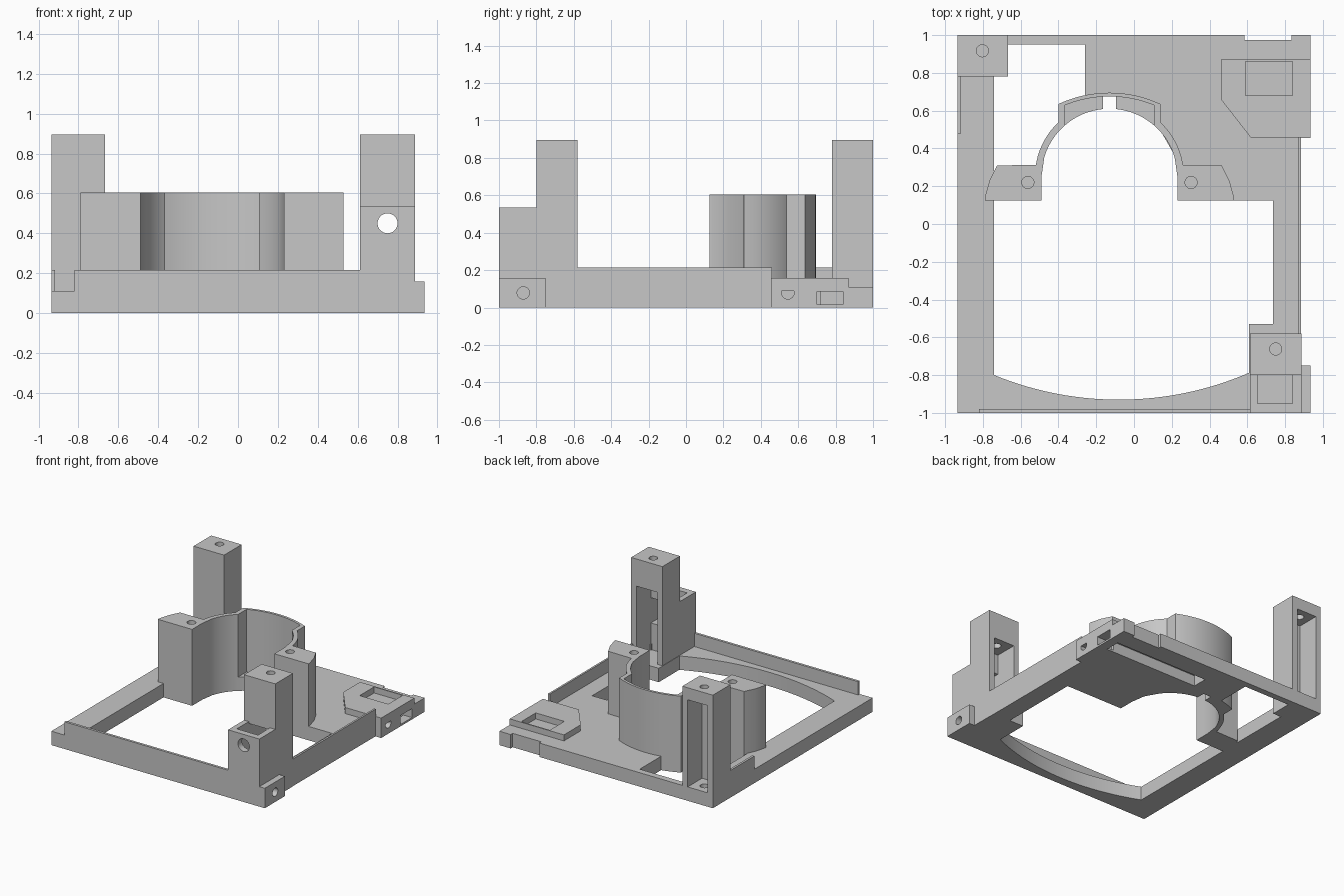
import bpy, bmesh
from math import sqrt, pi
from mathutils import Matrix

cube = bpy.data.objects.get("Cube")
if cube:
    bpy.data.objects.remove(cube, do_unlink=True)

grey = bpy.data.materials.new("matte grey")
grey.use_nodes = True
grey.diffuse_color = (0.57, 0.57, 0.57, 1)
grey.node_tree.nodes["Principled BSDF"].inputs["Base Color"].default_value = grey.diffuse_color


def finish(name, bm):
    bmesh.ops.recalc_face_normals(bm, faces=bm.faces)
    mesh = bpy.data.meshes.new(name)
    bm.to_mesh(mesh)
    bm.free()
    mesh.materials.append(grey)
    ob = bpy.data.objects.new(name, mesh)
    bpy.context.collection.objects.link(ob)
    return ob


def prism(name, points, z0, z1):
    bm = bmesh.new()
    face = bm.faces.new([bm.verts.new((x, y, z0)) for x, y in points])
    new = bmesh.ops.extrude_face_region(bm, geom=[face])["geom"]
    tops = [v for v in new if isinstance(v, bmesh.types.BMVert)]
    bmesh.ops.translate(bm, verts=tops, vec=(0, 0, z1 - z0))
    return finish(name, bm)


def box(name, x0, x1, y0, y1, z0, z1):
    return prism(name, [(x0, y0), (x1, y0), (x1, y1), (x0, y1)], z0, z1)


def rod(axis, centre, radius, length):
    turn = {"X": Matrix.Rotation(pi / 2, 4, "Y"), "Y": Matrix.Rotation(pi / 2, 4, "X"), "Z": Matrix()}[axis]
    bm = bmesh.new()
    bmesh.ops.create_cone(bm, cap_ends=True, segments=32, radius1=radius, radius2=radius,
                          depth=length, matrix=Matrix.Translation(centre) @ turn)
    return finish("hole_cutter", bm)


def cut(ob, *cutters):
    bpy.context.view_layer.objects.active = ob
    for cutter in cutters:
        cutter.hide_render = True
        mod = ob.modifiers.new("cut", "BOOLEAN")
        mod.operation, mod.solver, mod.object = "DIFFERENCE", "EXACT", cutter
        bpy.ops.object.modifier_apply(modifier=mod.name)
        bpy.data.objects.remove(cutter, do_unlink=True)


def arc(x0, x1, cy, radius, n=12, sign=1):
    """Points of a circle centred on x = 0, evenly spaced in x."""
    xs = [x0 + (x1 - x0) * i / n for i in range(n + 1)]
    return [(x, cy + sign * sqrt(radius * radius - x * x)) for x in xs]


def place(points, side=1):
    return [(CX + side * x, y) for x, y in points]


def mirrored(half):
    """Closed outline from a half running from the axis to the axis."""
    return place(half + [(-x, y) for x, y in reversed(half) if x > 0])


CX = -0.13      # axis of the round holder
BASE = 0.11     # plate thickness
LIP = 0.215
W = 0.935       # half width

# Base plate with its large opening
base = prism("base_plate", [(-W, -1), (W, -1), (W, -.75), (.885, -.75), (.885, .455),
                            (W, .455), (W, 1), (-W, 1)], 0, BASE)
front_arc = [(x - .08, y) for x, y in arc(-.66, .69, .81, 1.74, 32, -1)]
behind = place([(.37, .125), (.37, .32), (.25, .53)] + arc(.25, -.13, .055, .63))
cut(base,
    prism("opening", front_arc + [(.61, -.53), (.735, -.53), (.735, .125)] + behind +
          [(-.26, .95), (-.67, .95), (-.67, .78), (-.74, .78)], -1, 1),
    box("back_notch", .585, .835, .975, 1.1, -1, 1))

# Thin raised lips
box("front_lip", -.82, .62, -1, -.98, .05, LIP)
box("right_lip", .87, .885, -.6, .46, .05, LIP)
box("left_lip", -W, -.917, .48, .8, .05, LIP)

# Round holder with a screw ear on each side
outer = [(.36, .125), (.66, .125), (.66, .14), (.635, .23), (.595, .31)]
outer += arc(.39, .27, .25, .395) + arc(.27, 0, .055, .64)
inner = arc(0, .235, .055, .62) + arc(.235, .345, .25, .36) + [(.36, .25), (.36, .2)]
holder = prism("round_holder", mirrored(inner + outer), 0, .605)
cut(holder, *[rod("Z", (CX + s * .432, .22, .5), .032, .5) for s in (-1, 1)])

# Ledge inside the holder, split by a slot
for side, name in ((1, "right_ledge"), (-1, "left_ledge")):
    prism(name, place(arc(.035, .245, .25, .36) + arc(.245, .035, .055, .63), side), 0, BASE)

# Back left post with a pocket open to the back
post = box("back_left_post", -W, -.668, .78, 1, 0, .895)
cut(post, box("pocket", -.89, -.715, .82, 1.1, BASE, .8))
for ob in (post, base):
    cut(ob, rod("Z", (-.803, .917, .55), .032, 1))

# Front right post with a lower block in front
tower = box("front_right_post", .613, .887, -.8, -.58, 0, .895)
block = box("front_right_block", .613, .887, -1, -.8, 0, .535)
cut(tower,
    box("pocket", .655, .84, -.76, -.5, BASE, .68),
    box("passage", .655, .84, -.9, -.7, .32, .52),
    rod("Z", (.75, -.662, .8), .032, .5))
cut(block,
    box("pocket", .655, .84, -.95, -.7, .32, .7),
    rod("Y", (.75, -.98, .45), .05, .2))

# Front right side tab
tab = box("front_right_tab", .83, W, -1, -.75, 0, .158)
for ob in (tab, base):
    cut(ob, rod("X", (W, -.87, .078), .033, .12))

# Back right raised mount: shallow window above, channel open below and to the side
pad = [(.46, .87), (W, .87), (W, .455), (.62, .455), (.46, .66)]
mount = prism("back_right_mount", pad, BASE - .02, .158)
cut(mount, box("window", .59, .84, .68, .86, BASE, .3))
side_block = box("back_right_side_block", .86, W, .455, .87, 0, .158)
for ob in (base, side_block):
    cut(ob,
        box("side_window", .8, 1.1, .7, .84, .015, .085),
        rod("X", (W, .545, .078), .033, .2))
cut(base, box("under_channel", .03, .86, .72, .84, -1, .085))

# Keep edges crisp and curved walls smooth
bpy.ops.object.select_all(action="DESELECT")
for ob in bpy.context.collection.objects:
    if ob.type == "MESH":
        ob.select_set(True)
        bpy.context.view_layer.objects.active = ob
bpy.ops.object.shade_smooth_by_angle(angle=.5)
